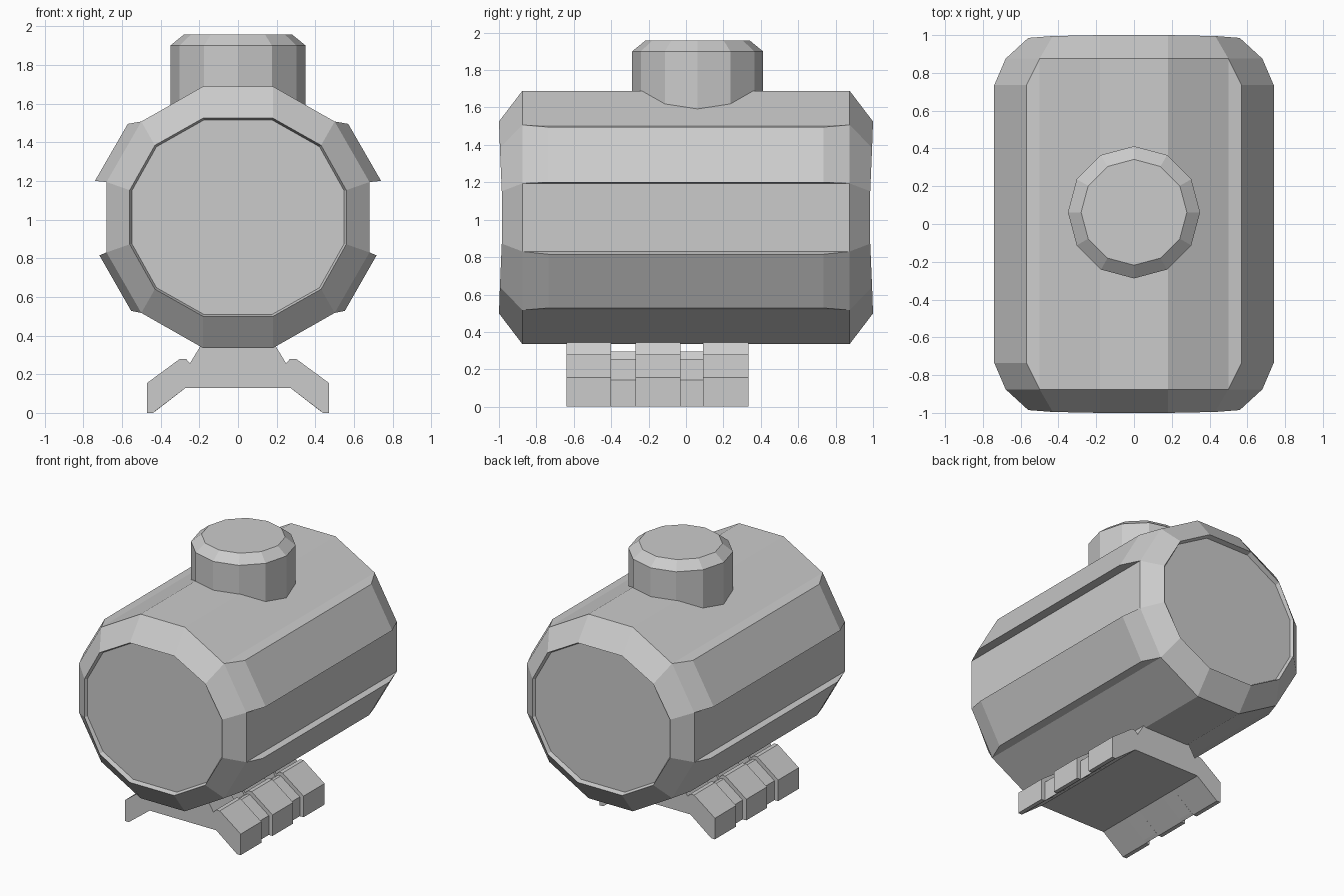
import bpy, bmesh, math

if "Cube" in bpy.data.objects:
    bpy.data.objects.remove(bpy.data.objects["Cube"])

CZ = 1.012  # height of the tank axis


def make(name, rings):
    """Loft equal-length closed rings and cap both ends."""
    bm = bmesh.new()
    loops = [[bm.verts.new(p) for p in r] for r in rings]
    n = len(loops[0])
    for a, b in zip(loops, loops[1:]):
        for i in range(n):
            j = (i + 1) % n
            bm.faces.new((a[i], a[j], b[j], b[i]))
    bm.faces.new(loops[0][::-1])
    bm.faces.new(loops[-1])
    bmesh.ops.recalc_face_normals(bm, faces=bm.faces)
    me = bpy.data.meshes.new(name)
    bm.to_mesh(me)
    bm.free()
    ob = bpy.data.objects.new(name, me)
    bpy.context.collection.objects.link(ob)
    return ob


def full_ring(quarter):
    """Mirror three quarter points (x, z, y) into a 12-sided ring."""
    right = quarter + [(x, -z, y) for x, z, y in quarter[::-1]]
    return right + [(-x, z, y) for x, z, y in right[::-1]]


# Twelve-sided tank with chamfered ends and shallow recessed caps
outer = full_ring([(0.18, 0.677, 0.875), (0.5, 0.495, 0.875), (0.68, 0.182, 0.875)])
rim = full_ring([(0.18, 0.513, 1.0), (0.43, 0.372, 0.995), (0.56, 0.14, 0.985)])
cap = [(x * 0.98, z * 0.98, 0.965) for x, z, y in rim]
half = [cap, rim, outer]
rings = [[(x, -y, z + CZ) for x, z, y in r] for r in half]
rings += [[(x, y, z + CZ) for x, z, y in r] for r in half[::-1]]
make("tank_body", rings)


# Raised side panels, tapering at their ends
def panel(name, side, base, top):
    def ring(pts, y):
        (x0, z0), (x1, z1) = pts
        return [(side * x0, -y, z0), (side * x1, -y, z1),
                (side * x1, y, z1), (side * x0, y, z0)]
    make(name, [ring(base, 0.875), ring(top, 0.735)])


for side, label in ((1, "right"), (-1, "left")):
    panel("upper_panel_" + label, side,
          [(0.5, 1.507), (0.68, 1.194)], [(0.57, 1.495), (0.74, 1.2)])
    panel("lower_panel_" + label, side,
          [(0.68, 0.83), (0.5, 0.517)], [(0.717, 0.815), (0.553, 0.528)])


# Turret knob on top
def circle(r, z):
    return [(r * math.cos(math.tau * i / 12), 0.062 + r * math.sin(math.tau * i / 12), z)
            for i in range(12)]


make("top_knob", [circle(0.35, 1.45), circle(0.35, 1.9), circle(0.28, 1.957)])

# Rail clamp: full-width teeth alternating with narrower grooved sections
tooth = [(0.27, 0.13), (0.44, 0), (0.47, 0), (0.47, 0.155), (0.3, 0.28),
         (0.27, 0.28), (0.248, 0.257), (0.195, 0.345)]
groove = [(0.27, 0.13), (0.42, 0.014), (0.44, 0.0), (0.44, 0.142), (0.285, 0.255),
          (0.265, 0.255), (0.24, 0.24), (0.205, 0.295)]
cuts = [-0.64, -0.4, -0.27, -0.03, 0.09, 0.335]
rings = []
for i, (y0, y1) in enumerate(zip(cuts, cuts[1:])):
    prof = groove if i % 2 else tooth
    prof = prof + [(-x, z) for x, z in prof[::-1]]
    rings += [[(x, y, z) for x, z in prof] for y in (y0, y1)]
make("rail_clamp", rings)
